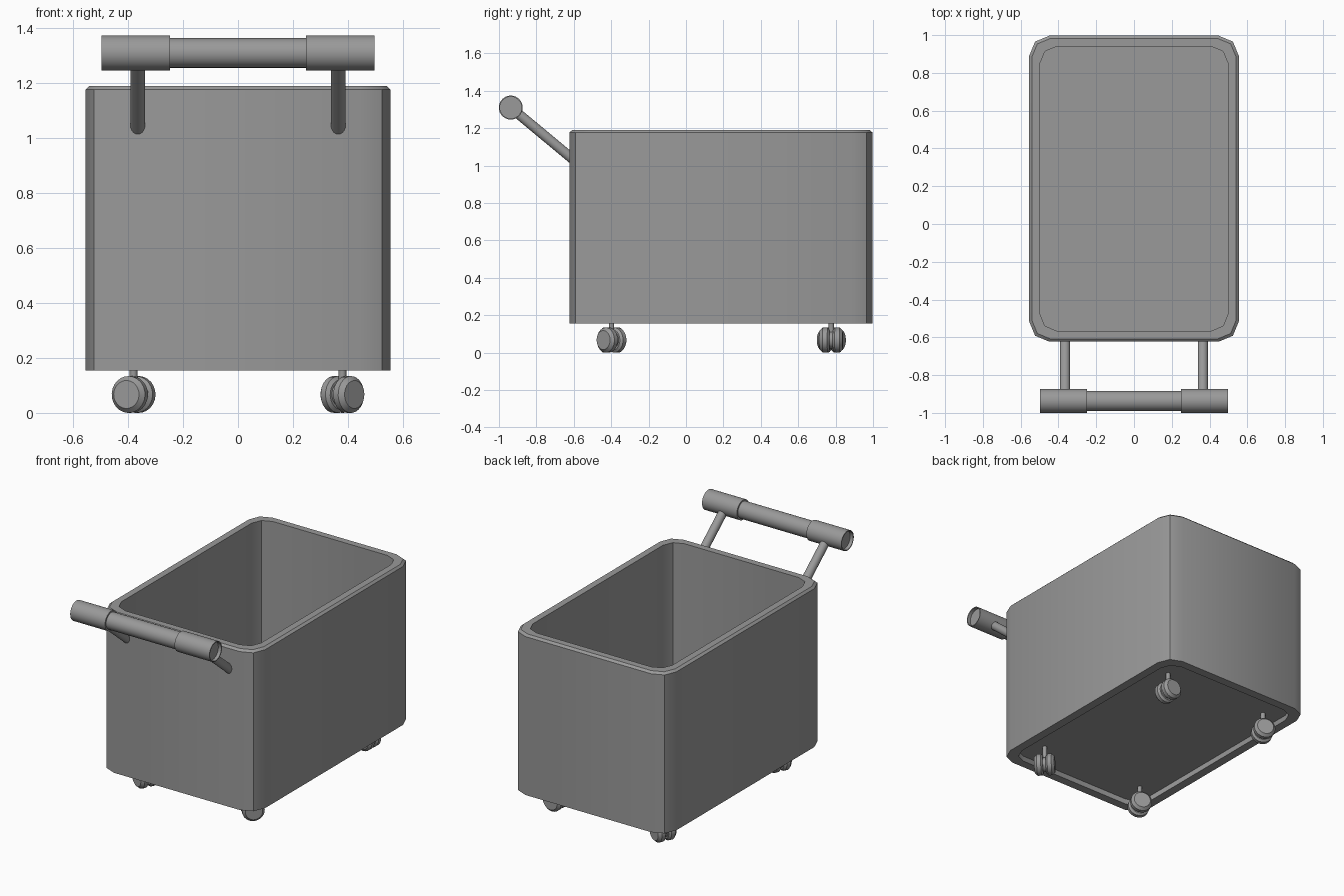
import bpy
import bmesh
from math import radians, cos, sin, pi
from mathutils import Vector

if "Cube" in bpy.data.objects:
    bpy.data.objects.remove(bpy.data.objects["Cube"], do_unlink=True)

GREY = (0.32, 0.32, 0.32, 1)
mat = bpy.data.materials.new("plain grey")
mat.use_nodes = True
mat.diffuse_color = GREY
mat.node_tree.nodes["Principled BSDF"].inputs["Base Color"].default_value = GREY


def finish(name, bm):
    """Turn a bmesh into a smooth shaded object with sharp edges kept."""
    bmesh.ops.recalc_face_normals(bm, faces=bm.faces)
    mesh = bpy.data.meshes.new(name)
    bm.to_mesh(mesh)
    bm.free()
    mesh.materials.append(mat)
    obj = bpy.data.objects.new(name, mesh)
    bpy.context.collection.objects.link(obj)
    bpy.ops.object.select_all(action="DESELECT")
    obj.select_set(True)
    bpy.context.view_layer.objects.active = obj
    bpy.ops.object.shade_smooth_by_angle(angle=radians(30))
    return obj


def loft(name, rings):
    """Skin a list of point rings and cap both ends."""
    bm = bmesh.new()
    loops = [[bm.verts.new(p) for p in ring] for ring in rings]
    n = len(loops[0])
    for a, b in zip(loops, loops[1:]):
        for i in range(n):
            j = (i + 1) % n
            bm.faces.new((a[i], a[j], b[j], b[i]))
    bm.faces.new(loops[0][::-1])
    bm.faces.new(loops[-1])
    return finish(name, bm)


def turned(name, centre, axis, profile, sides=32):
    """Revolve (distance, radius) pairs about an axis."""
    centre, axis = Vector(centre), Vector(axis).normalized()
    u = axis.orthogonal().normalized()
    v = axis.cross(u)
    angles = [2 * pi * i / sides for i in range(sides)]
    return loft(name, [[centre + axis * d + (u * cos(a) + v * sin(a)) * r
                        for a in angles] for d, r in profile])


def rounded_ring(inset, radius, z):
    """Rectangle with two-segment rounded corners."""
    hx, hy, mid_y = 0.555 - inset, 0.81 - inset, 0.187
    ring = []
    for k, (sx, sy) in enumerate([(1, 1), (-1, 1), (-1, -1), (1, -1)]):
        for step in range(3):
            a = k * pi / 2 + step * pi / 4
            ring.append((sx * (hx - radius) + radius * cos(a),
                         mid_y + sy * (hy - radius) + radius * sin(a), z))
    return ring


# Open tub with a bevelled rim and a floor recessed from below
loft("tub", [
    rounded_ring(0.057, 0.09, 0.19),
    rounded_ring(0.057, 0.09, 0.155),
    rounded_ring(0, 0.107, 0.155),
    rounded_ring(0, 0.107, 1.177),
    rounded_ring(0.014, 0.1, 1.19),
    rounded_ring(0.057, 0.09, 1.19),
    rounded_ring(0.057, 0.09, 0.21),
])

# Push handle: bar, two grip sleeves with recessed ends, two struts
BAR = Vector((0, -0.937, 1.31))
turned("handle_bar", BAR, (1, 0, 0), [(-0.26, 0.054), (0.26, 0.054)])
for side, s in (("left", 1), ("right", -1)):
    turned(side + "_grip", BAR, (s, 0, 0),
           [(0.248, 0.064), (0.497, 0.064), (0.497, 0.058), (0.475, 0.058)])
    foot = Vector((s * 0.365, -0.6, 1.03))
    top = BAR + Vector((s * 0.365, 0, 0))
    turned(side + "_strut", foot, top - foot,
           [(0, 0.027), ((top - foot).length, 0.027)], 24)

# Swivel casters: twin wheels, hub and stem, each turned its own way
R = 0.067
casters = {
    "front_left": (0.38, -0.398, -45),
    "front_right": (-0.38, -0.398, -115),
    "back_left": (0.38, 0.777, 88),
    "back_right": (-0.38, 0.777, 65),
}
for name, (x, y, turn) in casters.items():
    axis = Vector((cos(radians(turn)), sin(radians(turn)), 0))
    centre = Vector((x, y, R))
    turned(name + "_hub", centre, axis, [(-0.012, 0.045), (0.012, 0.045)], 24)
    for side, s in (("outer", 1), ("inner", -1)):
        turned(f"{name}_{side}_wheel", centre, axis * s,
               [(0.009, 0.054), (0.02, R), (0.045, R), (0.062, 0.051)], 24)
    turned(name + "_stem", centre, (0, 0, 1), [(0, 0.014), (0.125, 0.014)], 16)
